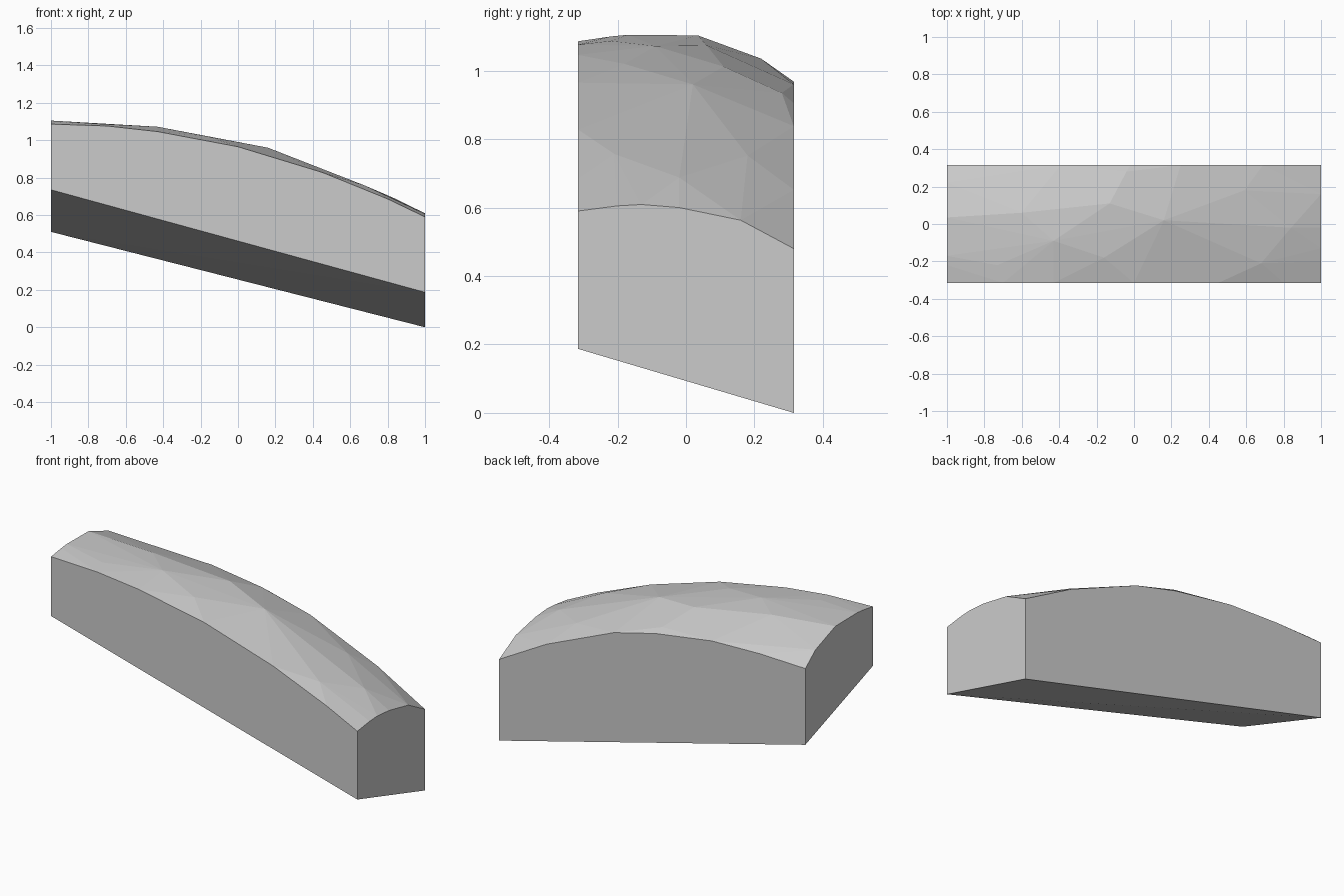
import bpy, bmesh

if "Cube" in bpy.data.objects:
    bpy.data.objects.remove(bpy.data.objects["Cube"])

HALF_W = 0.315   # half depth along y

# Slanted underside: four corners
bottom = [(-1, -HALF_W, 0.735), (1, -HALF_W, 0.187),
          (-1, HALF_W, 0.51), (1, HALF_W, 0.0)]

# Top rim along the long sides (x, z)
front_rim = [(-1, 1.086), (-0.7, 1.076), (-0.43, 1.046), (0, 0.965),
             (0.45, 0.828), (0.8, 0.686), (1, 0.59)]
back_rim = [(-1, 0.96), (-0.7, 0.968), (-0.39, 0.96), (-0.02, 0.905),
            (0.25, 0.838), (0.69, 0.652), (1, 0.48)]

# Top rim along the end faces (y, z)
left_rim = [(-0.22, 1.1), (-0.17, 1.105), (0.035, 1.103), (0.22, 1.035)]
right_rim = [(-0.2, 0.605), (-0.13, 0.609), (-0.02, 0.6), (0.16, 0.563)]

# Facet corners of the rounded crown
crown = [(-0.73, -0.22, 1.087), (-0.43, -0.09, 1.072), (-0.6, 0.06, 1.074),
         (-0.16, -0.18, 1.02), (-0.13, 0.11, 1.012), (0.16, 0.02, 0.96),
         (-0.04, 0.28, 0.935), (0.68, -0.21, 0.757), (0.59, 0.18, 0.752),
         (0.84, -0.02, 0.688)]

points = bottom + crown
points += [(x, -HALF_W, z) for x, z in front_rim]
points += [(x, HALF_W, z) for x, z in back_rim]
points += [(-1, y, z) for y, z in left_rim]
points += [(1, y, z) for y, z in right_rim]

# Faceted solid wrapped around the corners
bm = bmesh.new()
for p in points:
    bm.verts.new(p)
bmesh.ops.convex_hull(bm, input=bm.verts[:])
bmesh.ops.delete(bm, geom=[v for v in bm.verts if not v.link_faces], context='VERTS')
bmesh.ops.dissolve_limit(bm, angle_limit=0.005, verts=bm.verts[:], edges=bm.edges[:])
bmesh.ops.recalc_face_normals(bm, faces=bm.faces[:])

mesh = bpy.data.meshes.new("curved_block")
bm.to_mesh(mesh)
bm.free()
block = bpy.data.objects.new("curved_block", mesh)
bpy.context.collection.objects.link(block)

# Plain grey
grey = bpy.data.materials.new("light_grey")
grey.diffuse_color = (0.6, 0.6, 0.6, 1)
grey.use_nodes = True
grey.node_tree.nodes["Principled BSDF"].inputs["Base Color"].default_value = grey.diffuse_color
mesh.materials.append(grey)
